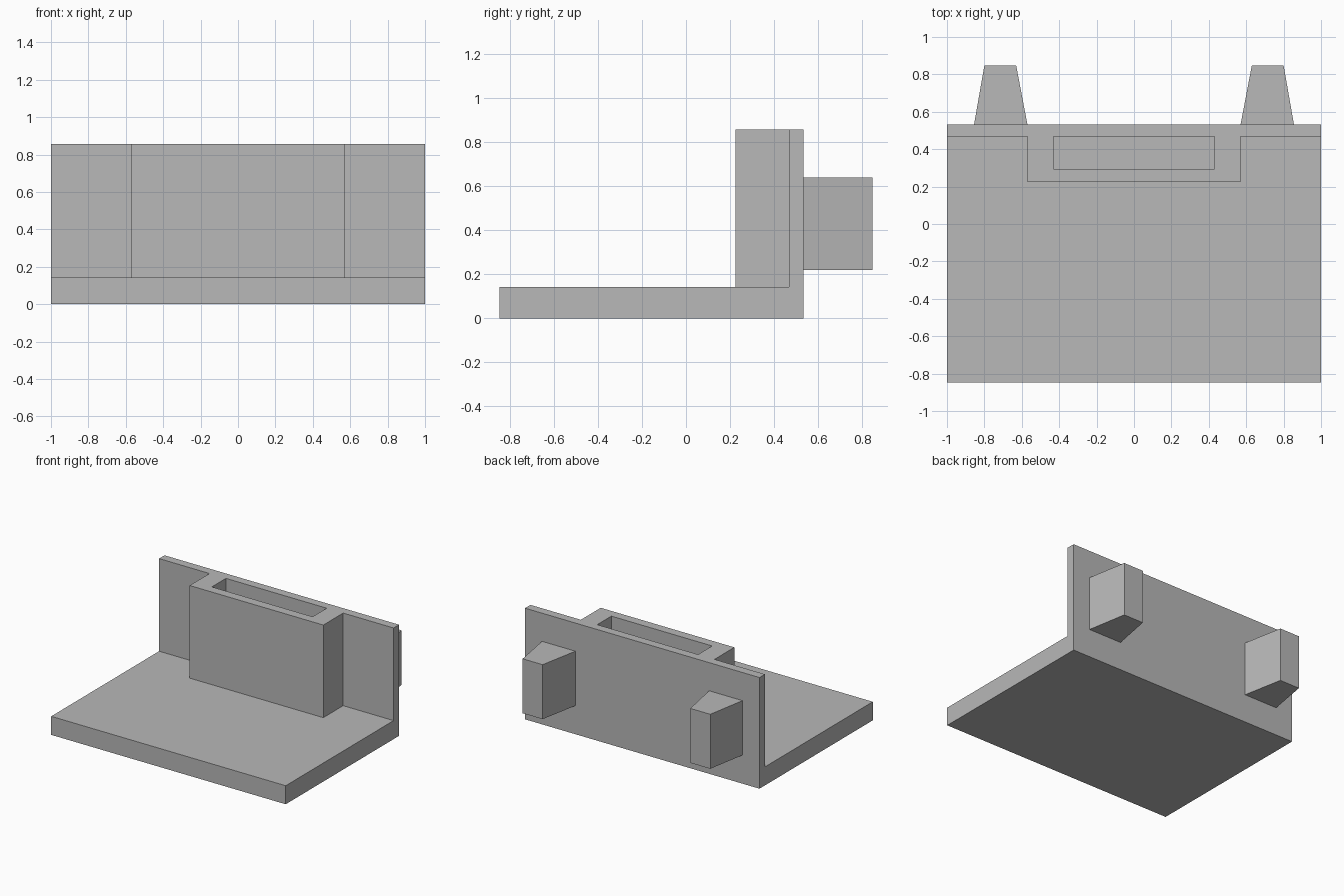
import bpy
import bmesh

cube = bpy.data.objects.get("Cube")
if cube:
    bpy.data.objects.remove(cube, do_unlink=True)

grey = bpy.data.materials.new("plain grey")
grey.use_nodes = True
colour = (0.48, 0.48, 0.48, 1)
grey.diffuse_color = colour
grey.node_tree.nodes["Principled BSDF"].inputs["Base Color"].default_value = colour


def prism(name, outline, bottom, top):
    """Extrude a plan outline between two heights."""
    bm = bmesh.new()
    face = bm.faces.new([bm.verts.new((x, y, bottom)) for x, y in outline])
    up = bmesh.ops.extrude_face_region(bm, geom=[face])["geom"]
    moved = [v for v in up if isinstance(v, bmesh.types.BMVert)]
    bmesh.ops.translate(bm, verts=moved, vec=(0, 0, top - bottom))
    bmesh.ops.recalc_face_normals(bm, faces=bm.faces)
    mesh = bpy.data.meshes.new(name)
    bm.to_mesh(mesh)
    bm.free()
    mesh.materials.append(grey)
    obj = bpy.data.objects.new(name, mesh)
    bpy.context.collection.objects.link(obj)
    return obj


def rect(half, front, back):
    return [(-half, front), (half, front), (half, back), (-half, back)]


FRONT, BACK, INNER = -0.847, 0.533, 0.467
FLOOR, TOP = 0.143, 0.857

# Flat shelf
prism("shelf", rect(1, FRONT, BACK), 0, FLOOR)

# Upright wall with the holder block projecting forward
half_plan = [(0.57, 0.225), (0.57, INNER), (1, INNER), (1, BACK)]
plan = half_plan + [(-x, y) for x, y in reversed(half_plan)]
wall = prism("wall_and_holder", plan, FLOOR, TOP)

# Slot through the holder, closed below by the shelf
cutter = prism("slot_cutter", rect(0.43, 0.295, INNER), 0, 1)
cutter.hide_render = True
cutter.hide_set(True)
cut = wall.modifiers.new("slot", "BOOLEAN")
cut.operation = "DIFFERENCE"
cut.solver = "EXACT"
cut.object = cutter

# Tapered pegs on the back
for side, label in ((1, "left"), (-1, "right")):
    taper = [(0.57, BACK), (0.855, BACK), (0.8, 0.847), (0.63, 0.847)]
    prism(label + "_peg", [(side * x, y) for x, y in taper], 0.22, 0.64)
